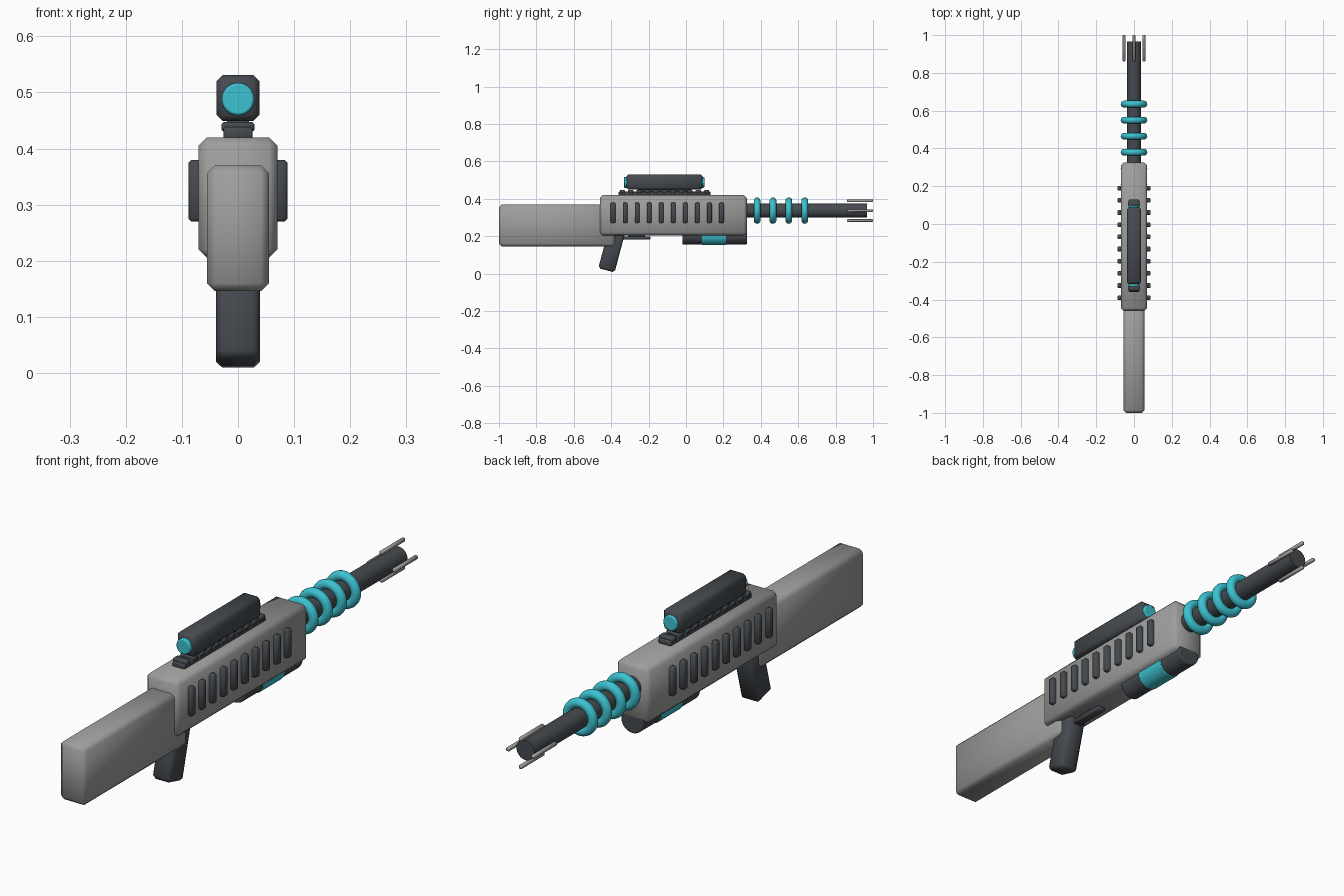
import bpy
import math
from mathutils import Matrix, Vector

cube = bpy.data.objects.get("Cube")
if cube:
    bpy.data.objects.remove(cube, do_unlink=True)


def material(name, rgb):
    m = bpy.data.materials.new(name)
    m.use_nodes = True
    m.diffuse_color = (*rgb, 1)
    m.node_tree.nodes["Principled BSDF"].inputs["Base Color"].default_value = (*rgb, 1)
    return m


GREY = material("light grey metal", (0.34, 0.345, 0.335))
DARK = material("dark grey metal", (0.06, 0.069, 0.08))
CYAN = material("cyan glow", (0.045, 0.54, 0.64))


def finish(obj, name, mat):
    obj.name = obj.data.name = name
    obj.data.materials.append(mat)
    return obj


def box(name, mat, x, y, z, bevel, tilt=0.0):
    """Chamfered, softly shaded box from (min, max) ranges."""
    bpy.ops.mesh.primitive_cube_add(size=1)
    obj = bpy.context.object
    size = [b - a for a, b in (x, y, z)]
    centre = [(a + b) / 2 for a, b in (x, y, z)]
    obj.data.transform(Matrix.Diagonal((*size, 1)))
    obj.location = centre
    obj.rotation_euler.x = tilt
    mod = obj.modifiers.new("chamfer", "BEVEL")
    mod.width = bevel
    mod.segments = 1
    bpy.ops.object.shade_smooth()
    return finish(obj, name, mat)


def tube(name, mat, radius, y, z, bevel=0.0, sides=32):
    """Cylinder lying along y."""
    bpy.ops.mesh.primitive_cylinder_add(
        vertices=sides, radius=radius, depth=y[1] - y[0],
        location=(0, sum(y) / 2, z), rotation=(math.pi / 2, 0, 0))
    obj = bpy.context.object
    if bevel:
        mod = obj.modifiers.new("rounded rim", "BEVEL")
        mod.width = bevel
        mod.segments = 2
    bpy.ops.object.shade_smooth_by_angle(angle=math.radians(40))
    return finish(obj, name, mat)


# Stock and receiver
box("stock", GREY, (-0.055, 0.055), (-1.0, -0.38), (0.146, 0.37), 0.014)
box("receiver", GREY, (-0.07, 0.07), (-0.46, 0.325), (0.205, 0.42), 0.015)

# Side vents
for side, label in ((1, "left"), (-1, "right")):
    for i in range(10):
        y = -0.39 + i * 0.0644
        xs = sorted((side * 0.05, side * 0.088))
        box(f"{label}_vent_{i + 1}", DARK, xs, (y - 0.0125, y + 0.0125), (0.27, 0.38), 0.005)

# Grip and trigger
box("grip", DARK, (-0.039, 0.039), (-0.439, -0.349), (0.014, 0.258), 0.011, tilt=-0.26)
box("trigger_guard", DARK, (-0.018, 0.018), (-0.34, -0.19), (0.183, 0.2), 0.004)
box("trigger_guard_mount", DARK, (-0.014, 0.014), (-0.31, -0.22), (0.195, 0.21), 0.002)

# Scope on its toothed rail
box("rail", DARK, (-0.026, 0.026), (-0.36, 0.13), (0.415, 0.438), 0.003)
for i in range(11):
    y = -0.34 + i * 0.045
    box(f"rail_tooth_{i + 1}", DARK, (-0.029, 0.029), (y - 0.014, y + 0.014), (0.43, 0.447), 0.003)
box("scope_mount", DARK, (-0.02, 0.02), (-0.26, 0.03), (0.438, 0.46), 0.003)
box("scope", DARK, (-0.038, 0.038), (-0.318, 0.088), (0.449, 0.531), 0.011)
tube("rear_lens", CYAN, 0.029, (-0.332, -0.3), 0.488, 0.004)
tube("front_lens", CYAN, 0.029, (0.07, 0.098), 0.488, 0.004)

# Barrel with coil rings
BARREL_Z = 0.337
tube("barrel", DARK, 0.038, (0.2, 0.967), BARREL_Z)
for i in range(6):
    bpy.ops.mesh.primitive_torus_add(
        major_radius=0.0525, minor_radius=0.018, major_segments=40, minor_segments=14,
        location=(0, 0.21 + i * 0.085, BARREL_Z), rotation=(math.pi / 2, 0, 0))
    bpy.ops.object.shade_smooth()
    finish(bpy.context.object, f"coil_ring_{i + 1}", CYAN)

# Muzzle prongs, one on each side of the barrel
for i, label in enumerate(("left", "top", "right", "bottom")):
    angle = i * math.pi / 2
    x, z = 0.053 * math.cos(angle), BARREL_Z + 0.053 * math.sin(angle)
    box(f"{label}_prong", GREY, (x - 0.007, x + 0.007), (0.86, 1.0), (z - 0.007, z + 0.007), 0.003)

# Power cell under the receiver
tube("power_cell", DARK, 0.047, (-0.02, 0.325), 0.203, 0.004)
tube("power_cell_band", CYAN, 0.05, (0.085, 0.215), 0.203, 0.003)
